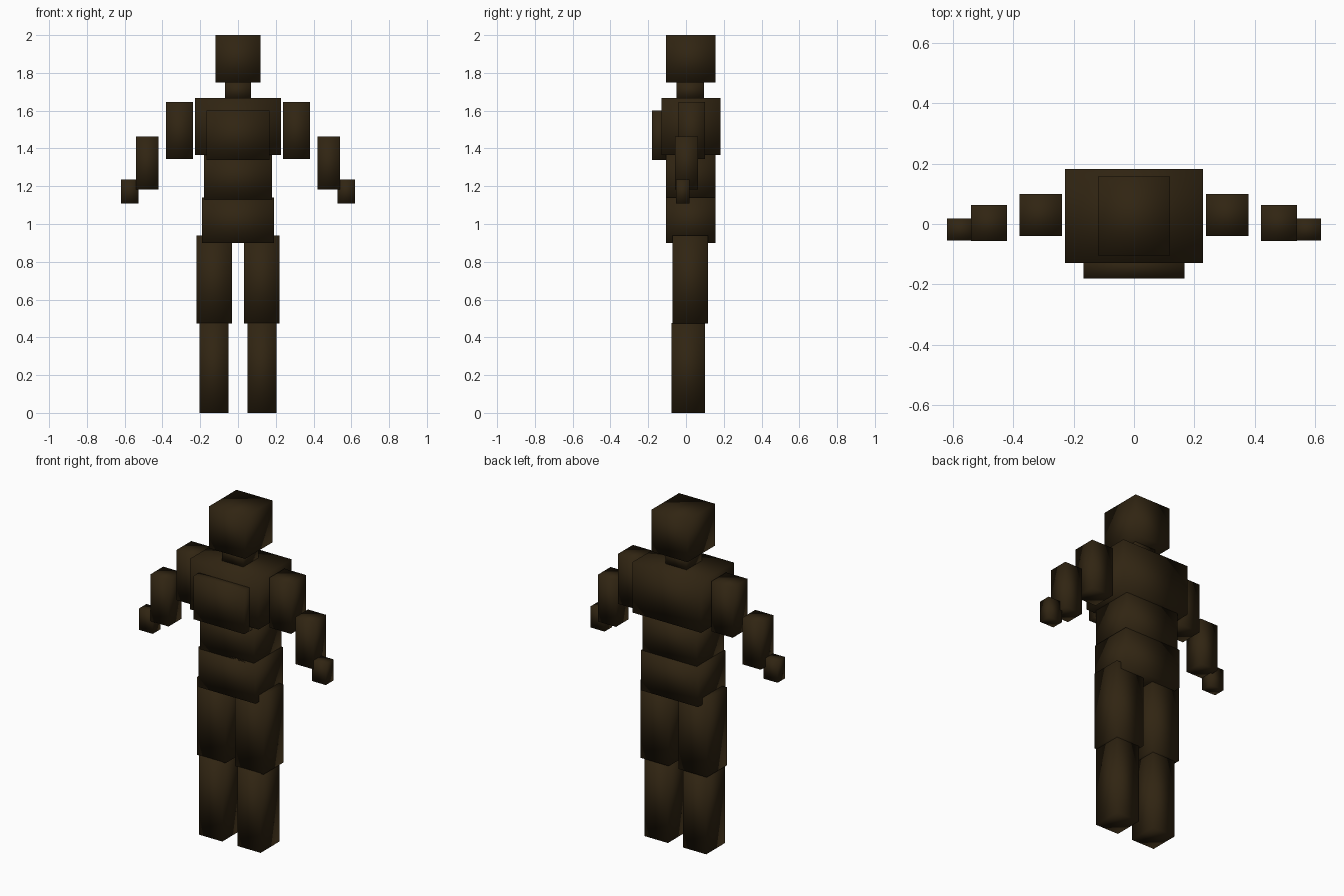
import bpy

if "Cube" in bpy.data.objects:
    bpy.data.objects.remove(bpy.data.objects["Cube"])

brown = bpy.data.materials.new("dark_brown")
brown.diffuse_color = (0.030, 0.018, 0.006, 1.0)
brown.use_nodes = True
brown.node_tree.nodes["Principled BSDF"].inputs["Base Color"].default_value = brown.diffuse_color


def box(name, x, y, z):
    """Soft-shaded block spanning the given (min, max) ranges."""
    spans = (x, y, z)
    bpy.ops.mesh.primitive_cube_add(size=1, location=[(a + b) / 2 for a, b in spans])
    ob = bpy.context.object
    ob.name = name
    ob.scale = [b - a for a, b in spans]
    bpy.ops.object.transform_apply(location=False, rotation=False, scale=True)
    bpy.ops.object.shade_smooth()
    ob.data.materials.append(brown)
    return ob


def pair(name, x, y, z):
    """Matching blocks on both sides of the body."""
    box("right_" + name, x, y, z)
    box("left_" + name, (-x[1], -x[0]), y, z)


# Head and torso
box("head", (-0.12, 0.12), (-0.105, 0.157), (1.75, 2.0))
box("neck", (-0.07, 0.07), (-0.05, 0.095), (1.66, 1.755))
box("chest", (-0.228, 0.228), (-0.13, 0.182), (1.365, 1.667))
box("chest_plate", (-0.168, 0.168), (-0.18, -0.10), (1.34, 1.60))
box("abdomen", (-0.18, 0.18), (-0.105, 0.155), (1.13, 1.37))
box("pelvis", (-0.19, 0.19), (-0.105, 0.157), (0.90, 1.14))

# Arms
pair("upper_arm", (0.238, 0.38), (-0.04, 0.10), (1.345, 1.645))
pair("forearm", (0.42, 0.54), (-0.057, 0.063), (1.182, 1.463))
pair("hand", (0.527, 0.62), (-0.054, 0.018), (1.108, 1.235))

# Legs
pair("thigh", (0.032, 0.22), (-0.072, 0.117), (0.472, 0.94))
pair("shin", (0.05, 0.204), (-0.077, 0.10), (0.0, 0.475))
